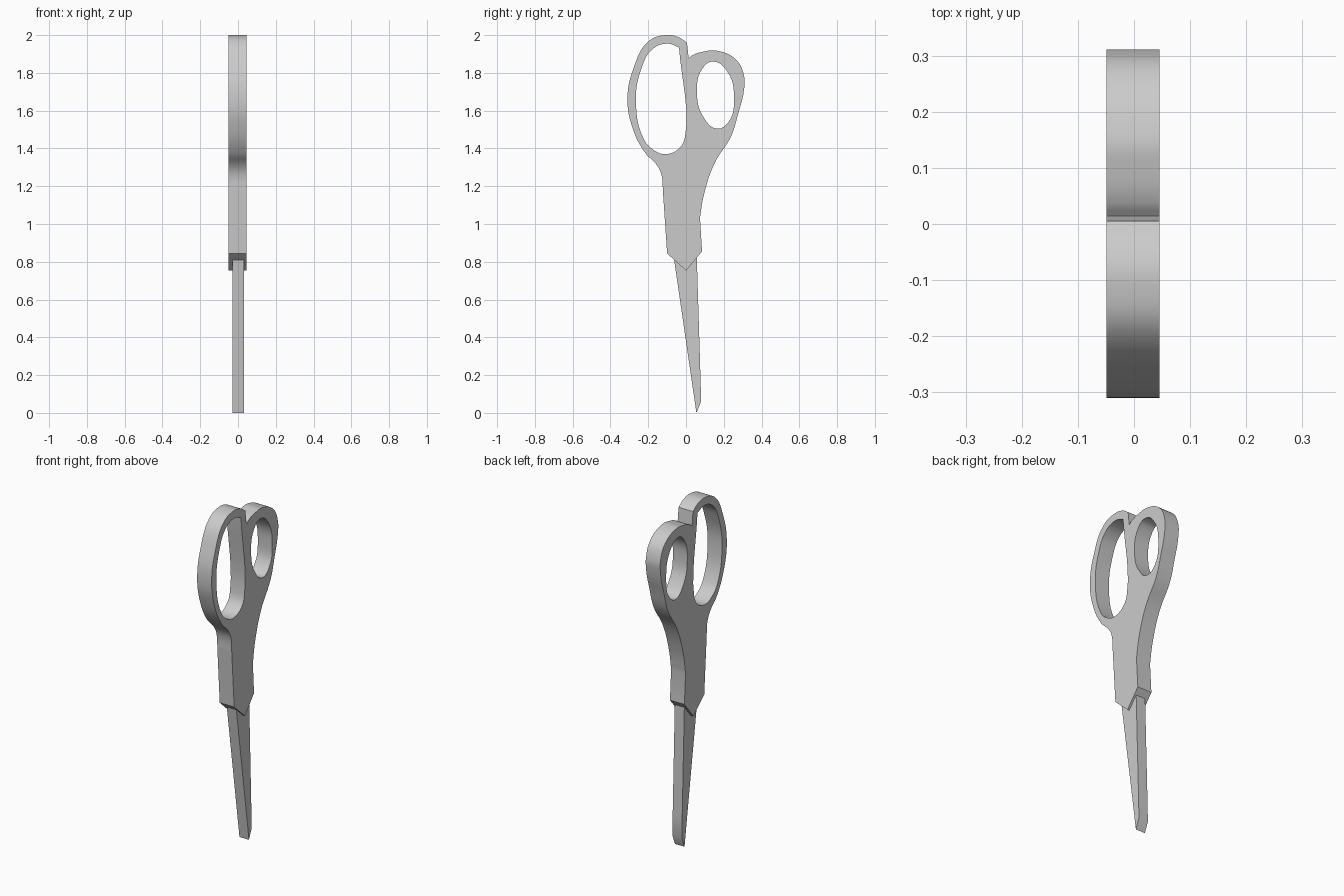
import bpy
from mathutils import Matrix

cube = bpy.data.objects.get("Cube")
if cube:
    bpy.data.objects.remove(cube, do_unlink=True)

grey = bpy.data.materials.new("plain grey")
grey.use_nodes = True
grey.diffuse_color = (0.6, 0.6, 0.6, 1)
grey.node_tree.nodes["Principled BSDF"].inputs["Base Color"].default_value = (0.6, 0.6, 0.6, 1)

# Curve axes (x, y, z) become model axes (y, z, x)
TO_SIDE = Matrix(((0, 0, 1, 0), (1, 0, 0, 0), (0, 1, 0, 0), (0, 0, 0, 1)))


def plate(name, loops, x_min, x_max):
    """Fill closed (y, z) outlines and thicken along x; each loop is (points, corner indices)."""
    curve = bpy.data.curves.new(name, "CURVE")
    curve.dimensions = "2D"
    curve.fill_mode = "BOTH"
    curve.resolution_u = 6
    curve.extrude = (x_max - x_min) / 2
    for points, corners in loops:
        spline = curve.splines.new("BEZIER")
        spline.bezier_points.add(len(points) - 1)
        spline.use_cyclic_u = True
        for i, (bp, (y, z)) in enumerate(zip(spline.bezier_points, points)):
            bp.co = (y, z, 0)
            kind = "VECTOR" if i in corners else "AUTO"
            bp.handle_left_type = bp.handle_right_type = kind
    obj = bpy.data.objects.new(name, curve)
    bpy.context.collection.objects.link(obj)
    bpy.ops.object.select_all(action="DESELECT")
    obj.select_set(True)
    bpy.context.view_layer.objects.active = obj
    bpy.ops.object.convert(target="MESH")
    obj = bpy.context.view_layer.objects.active
    obj.data.transform(Matrix.Translation(((x_min + x_max) / 2, 0, 0)) @ TO_SIDE)
    obj.data.materials.clear()
    obj.data.materials.append(grey)
    # Weld the caps to the walls
    weld = obj.modifiers.new("weld", "WELD")
    weld.merge_threshold = 0.0005
    bpy.ops.object.modifier_apply(modifier="weld")
    bpy.ops.object.shade_smooth_by_angle(angle=0.5)
    return obj


# Handle outline, from the lower point up the back and down the front
outline = [
    (0, .753), (.085, .855), (.074, 1.034), (.095, 1.156), (.153, 1.325),
    (.238, 1.463), (.275, 1.58), (.307, 1.71), (.307, 1.786), (.265, 1.87),
    (.159, 1.918), (.095, 1.913), (.037, 1.895), (.014, 1.878), (.005, 1.96),
    (-.042, 1.99), (-.11, 2.0), (-.2, 1.966), (-.275, 1.833), (-.31, 1.66),
    (-.28, 1.5), (-.217, 1.378), (-.153, 1.31), (-.13, 1.262), (-.122, 1.17),
    (-.1, .844),
]
finger_hole = [
    (-.037, 1.935), (-.005, 1.463), (-.037, 1.4), (-.11, 1.37), (-.175, 1.394),
    (-.222, 1.447), (-.265, 1.655), (-.238, 1.817), (-.18, 1.923), (-.1, 1.955),
]
thumb_hole = [
    (.143, 1.86), (.22, 1.805), (.254, 1.66), (.225, 1.54), (.165, 1.505),
    (.09, 1.57), (.058, 1.7), (.085, 1.82),
]
plate("handle", [(outline, {0, 1, 2, 13, 14, 24, 25}), (finger_hole, {0}), (thumb_hole, set())], -.049, .045)

# Blade, running up into the handle
blade = [(.055, 0), (.08, .06), (.077, .18), (.056, .86), (-.07, .86)]
plate("blade", [(blade, set(range(len(blade))))], -.029, .033)
